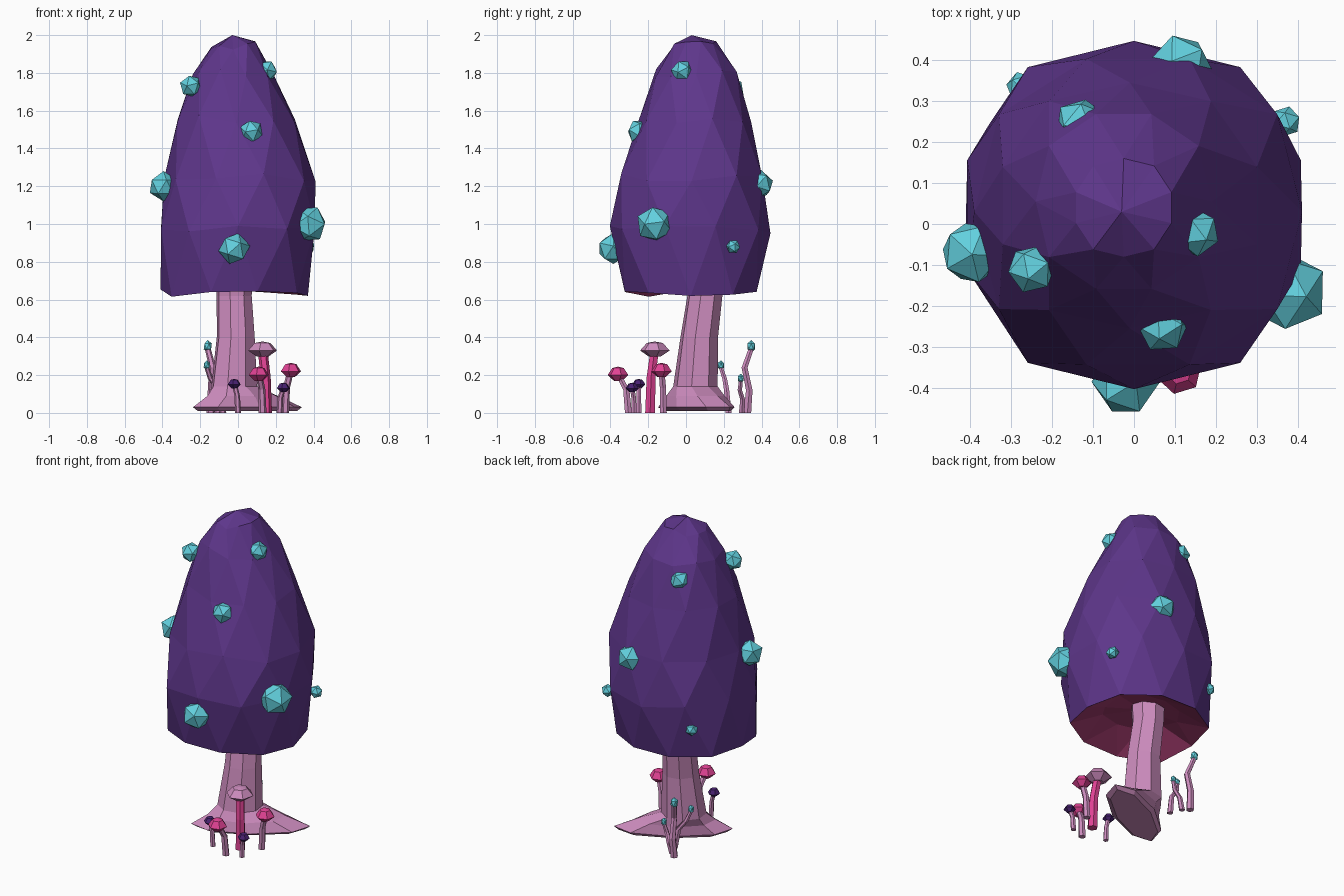
import bpy, bmesh, math, random
from mathutils import Vector

if "Cube" in bpy.data.objects:
    bpy.data.objects.remove(bpy.data.objects["Cube"])

random.seed(4)


def mat(name, r, g, b):
    lin = [((c / 255 + 0.055) / 1.055) ** 2.4 for c in (r, g, b)]
    m = bpy.data.materials.new(name)
    m.diffuse_color = (*lin, 1)
    m.use_nodes = True
    m.node_tree.nodes["Principled BSDF"].inputs["Base Color"].default_value = m.diffuse_color
    return m


PURPLE = mat("purple", 94, 54, 139)
DARK = mat("dark_violet", 72, 32, 112)
CRIMSON = mat("crimson", 165, 60, 112)
MAUVE = mat("mauve", 205, 140, 190)
PINK = mat("hot_pink", 224, 66, 148)
CYAN = mat("cyan", 98, 208, 222)


def finish(bm, name, mats):
    bmesh.ops.remove_doubles(bm, verts=bm.verts, dist=0.0003)
    bmesh.ops.recalc_face_normals(bm, faces=bm.faces)
    me = bpy.data.meshes.new(name)
    bm.to_mesh(me)
    bm.free()
    for m in mats:
        me.materials.append(m)
    ob = bpy.data.objects.new(name, me)
    bpy.context.collection.objects.link(ob)
    return ob


def loft(name, rings, n, mats, first=0, stagger=False, turn=0.0, jitter=0.0, boxy=0.0):
    """Skin rings of (cx, cy, z, ru, rv); bands below `first` use material 1."""
    bm = bmesh.new()
    loops = []
    for k, (cx, cy, z, ru, rv) in enumerate(rings):
        loop = []
        for i in range(n):
            a = 2 * math.pi * (i + (0.5 * k if stagger else 0)) / n
            f = 1 + boxy * math.sin(2 * a) ** 2
            u, v = f * ru * math.cos(a), f * rv * math.sin(a)
            j = jitter if ru > 0.05 else 0
            loop.append(bm.verts.new((
                cx + u * math.cos(turn) - v * math.sin(turn),
                cy + u * math.sin(turn) + v * math.cos(turn),
                z + random.uniform(-j, j))))
        loops.append(loop)
    for k in range(len(loops) - 1):
        lo, up = loops[k], loops[k + 1]
        for i in range(n):
            j = (i + 1) % n
            if stagger:
                polys = [(lo[i], lo[j], up[i]), (lo[j], up[j], up[i])]
            else:
                polys = [(lo[i], lo[j], up[j], up[i])]
            for p in polys:
                bm.faces.new(p).material_index = 1 if k < first else 0
    if rings[0][3] > 0.001:
        bm.faces.new(loops[0])
    if rings[-1][3] > 0.001:
        bm.faces.new(loops[-1])
    return finish(bm, name, mats)


def gem(name, pos, r, material, squash=(1, 1, 1)):
    bm = bmesh.new()
    bmesh.ops.create_icosphere(bm, subdivisions=1, radius=r)
    ob = finish(bm, name, [material])
    ob.location = pos
    ob.scale = squash
    return ob


# Tall cap with a hollow crimson underside
E = 0.0001
loft("cap", [
    (-0.01, 0.06, 0.73, E, E), (-0.01, 0.05, 0.715, 0.22, 0.21),
    (-0.02, 0.025, 0.635, 0.39, 0.36),
    (0.0, 0.022, 0.97, 0.42, 0.425), (0.01, 0.03, 1.25, 0.40, 0.385),
    (-0.01, 0.045, 1.55, 0.32, 0.30), (-0.025, 0.055, 1.80, 0.215, 0.22),
    (-0.025, 0.04, 1.945, 0.12, 0.12), (-0.03, 0.03, 2.0, E, E)],
    10, [PURPLE, CRIMSON], first=2, stagger=True, jitter=0.024, boxy=0.055)

# Stem with two long roots along one diagonal
loft("stem", [
    (0.05, 0.06, 0.01, 0.31, 0.10), (0.05, 0.055, 0.03, 0.34, 0.125),
    (0.025, 0.05, 0.09, 0.22, 0.12), (-0.02, 0.05, 0.14, 0.13, 0.115),
    (-0.012, 0.07, 0.40, 0.105, 0.10), (-0.02, 0.10, 0.62, 0.095, 0.095),
    (-0.02, 0.10, 0.74, 0.10, 0.10)],
    8, [MAUVE], turn=math.radians(32))

# Faceted warts on the cap
warts = [
    (-0.02, -0.385, 0.87, 0.085), (0.375, -0.165, 1.0, 0.10),
    (0.07, -0.25, 1.49, 0.064), (0.15, -0.02, 1.81, 0.06),
    (-0.25, -0.11, 1.73, 0.06), (-0.395, -0.07, 1.2, 0.08),
    (0.115, 0.385, 1.21, 0.08), (-0.13, 0.245, 1.71, 0.064),
    (-0.275, 0.335, 0.84, 0.038), (0.37, 0.25, 0.88, 0.038)]
for k, (x, y, z, r) in enumerate(warts):
    gem(f"wart_{k}", (x, y, z), r, CYAN).rotation_euler = (0.4 * k, 0.3, 0.7 * k)


# Small mushrooms at the front
def mushroom(k, base, top, stem_r, cap_r, cap_h, stem_mat, cap_mat):
    (bx, by), (x, y, z) = base, top
    loft(f"small_stem_{k}", [
        (bx, by, 0, stem_r, stem_r),
        (bx + (x - bx) * 0.2, by + (y - by) * 0.2, z * 0.5, stem_r * 0.9, stem_r * 0.9),
        (x, y, z - cap_h * 0.5, stem_r * 0.85, stem_r * 0.85)], 6, [stem_mat])
    loft(f"small_cap_{k}", [
        (x, y, z - cap_h, cap_r * 0.4, cap_r * 0.4),
        (x, y, z - cap_h * 0.6, cap_r, cap_r),
        (x, y, z - cap_h * 0.1, cap_r * 0.55, cap_r * 0.55),
        (x, y, z, E, E)], 6, [cap_mat], turn=0.3)


mushroom(0, (0.15, -0.19), (0.13, -0.165, 0.378), 0.03, 0.08, 0.08, PINK, MAUVE)
mushroom(1, (0.13, -0.305), (0.11, -0.36, 0.245), 0.021, 0.056, 0.075, MAUVE, PINK)
mushroom(2, (0.25, -0.12), (0.28, -0.13, 0.265), 0.021, 0.056, 0.075, MAUVE, PINK)
mushroom(3, (0.0, -0.25), (-0.02, -0.25, 0.18), 0.016, 0.036, 0.05, MAUVE, DARK)
mushroom(4, (0.22, -0.275), (0.24, -0.285, 0.16), 0.016, 0.036, 0.05, MAUVE, DARK)


# Bent tendrils with cyan tips at the back
tendrils = [
    [(-0.145, 0.325, 0), (-0.14, 0.335, 0.12), (-0.135, 0.31, 0.24), (-0.16, 0.345, 0.34)],
    [(-0.08, 0.225, 0), (-0.10, 0.215, 0.12), (-0.145, 0.205, 0.18), (-0.165, 0.185, 0.24)],
    [(-0.11, 0.295, 0), (-0.09, 0.30, 0.07), (-0.065, 0.285, 0.12), (-0.05, 0.29, 0.17)]]
for k, path in enumerate(tendrils):
    s = (1, 0.8, 0.75)[k]
    loft(f"tendril_{k}", [(*p, r * s, r * s) for p, r in
                          zip(path, (0.023, 0.02, 0.018, 0.016))], 6, [MAUVE])
    tip = Vector(path[-1]) + Vector((0, 0, 0.012))
    gem(f"tendril_tip_{k}", tip, 0.024 * s, CYAN, (1, 1, 1.4))
